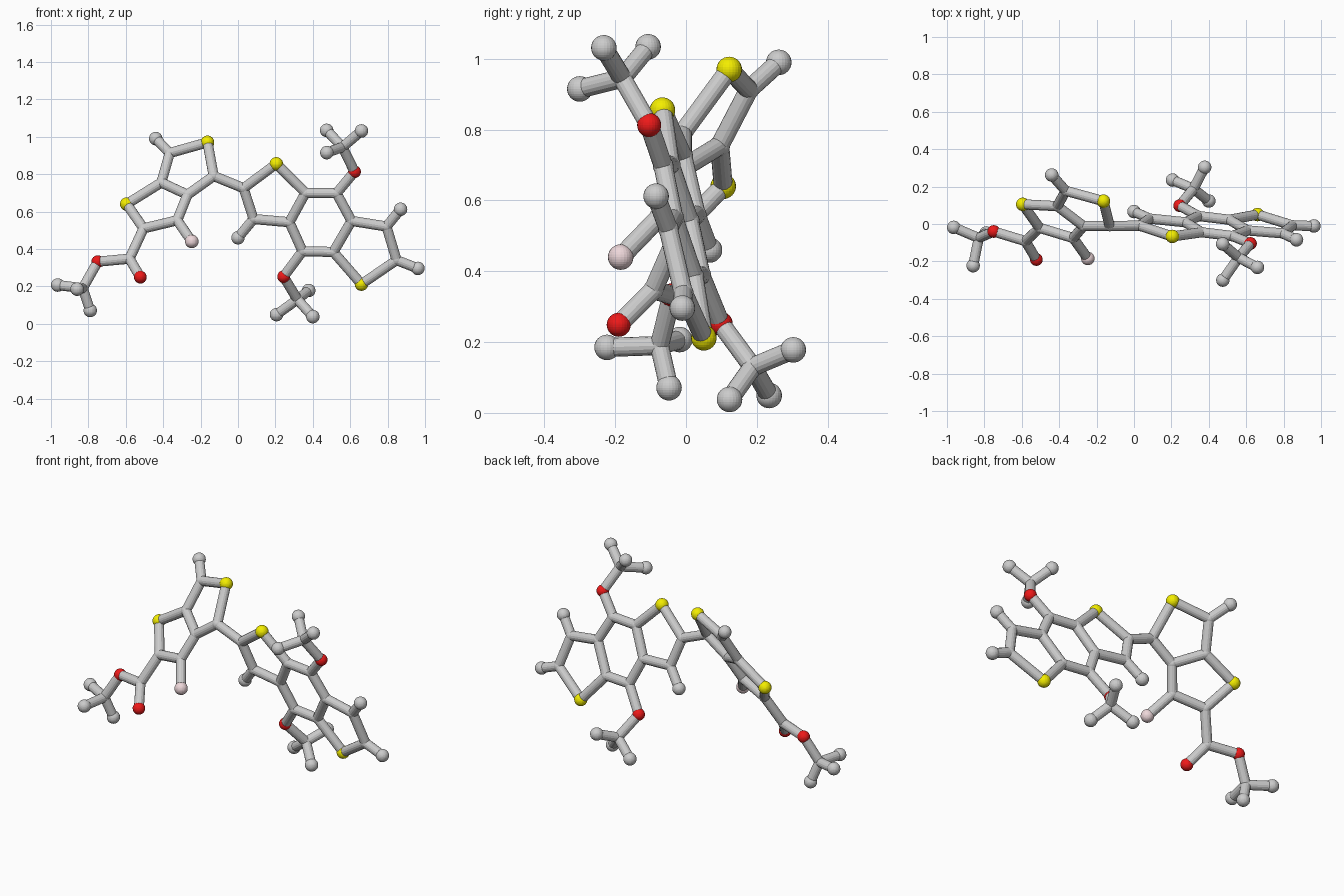
import bpy, bmesh
from mathutils import Vector

if "Cube" in bpy.data.objects:
    bpy.data.objects.remove(bpy.data.objects["Cube"])

BOND_R = 0.027
ATOM_R = {"end": 0.036, "joint": 0.029, "yellow": 0.036, "red": 0.034, "pink": 0.036}


def material(name, rgb):
    m = bpy.data.materials.new(name)
    m.diffuse_color = (*rgb, 1)
    m.use_nodes = True
    m.node_tree.nodes["Principled BSDF"].inputs["Base Color"].default_value = m.diffuse_color
    return m


MATS = {"yellow": material("yellow", (0.9, 0.85, 0.0)),
        "red": material("red", (0.85, 0.01, 0.01)),
        "pink": material("pink", (0.85, 0.68, 0.70))}


def finish(name, bm, mat=None):
    me = bpy.data.meshes.new(name)
    bm.to_mesh(me)
    bm.free()
    ob = bpy.data.objects.new(name, me)
    bpy.context.collection.objects.link(ob)
    if mat:
        me.materials.append(mat)


def ball(name, kind, p):
    bm = bmesh.new()
    bmesh.ops.create_uvsphere(bm, u_segments=24, v_segments=16, radius=ATOM_R[kind])
    bmesh.ops.translate(bm, verts=bm.verts, vec=p)
    finish(name, bm, MATS.get(kind))


def stick(name, a, b):
    bm = bmesh.new()
    d = b - a
    bmesh.ops.create_cone(bm, cap_ends=True, segments=16, radius1=BOND_R,
                          radius2=BOND_R, depth=d.length)
    bmesh.ops.rotate(bm, verts=bm.verts, matrix=d.to_track_quat('Z', 'Y').to_matrix())
    bmesh.ops.translate(bm, verts=bm.verts, vec=(a + b) / 2)
    finish(name, bm)


atoms = {}


def flat_group(kinds, a, b, c):
    # atoms of a flat ring system: y follows from its tilted plane
    for key, (kind, x, z) in kinds.items():
        atoms[key] = (kind, Vector((x, a + b * x + c * z, z)))


# left pair of fused rings
flat_group({
    "LS1": ("yellow", -.163, .97), "La": ("joint", -.365, .913), "LaEnd": ("end", -.44, .99),
    "Lb": ("joint", -.41, .755), "LS2": ("yellow", -.595, .64), "Lc": ("joint", -.505, .51),
    "Ld": ("joint", -.325, .553), "LdEnd": ("pink", -.247, .44),
    "Le": ("joint", -.27, .69), "Lf": ("joint", -.13, .79), "Lg": ("joint", -.58, .348),
}, -.584, -.458, .651)

# right triple of fused rings
flat_group({
    "R1": ("joint", .03, .725), "RS1": ("yellow", .205, .855), "R2": ("joint", .083, .56),
    "R2End": ("end", 0, .46), "R3": ("joint", .275, .543), "R4": ("joint", .361, .70),
    "R5": ("joint", .527, .698), "R6": ("joint", .607, .55), "R7": ("joint", .51, .384),
    "R8": ("joint", .345, .388), "R9": ("joint", .794, .52), "R9End": ("end", .869, .612),
    "R10": ("joint", .848, .34), "R10End": ("end", .962, .296), "RS2": ("yellow", .66, .212),
}, .191, -.126, -.271)

# branches that leave the ring planes
for key, kind, x, y, z in (
        ("GO", "red", -.522, -.19, .249),
        ("AO", "red", -.75, -.04, .332), ("AC", "joint", -.83, -.075, .19),
        ("A1", "end", -.964, -.018, .207), ("A2", "end", -.86, -.223, .185),
        ("A3", "end", -.79, -.048, .071),
        ("BO", "red", .623, -.104, .813), ("BC", "joint", .559, -.18, .945),
        ("B1", "end", .66, -.232, 1.031), ("B2", "end", .474, -.107, 1.034),
        ("B3", "end", .475, -.30, .915),
        ("CO", "red", .244, .098, .252), ("CC", "joint", .318, .188, .13),
        ("C1", "end", .206, .235, .049), ("C2", "end", .40, .123, .038),
        ("C3", "end", .378, .303, .178)):
    atoms[key] = (kind, Vector((x, y, z)))

for key, (kind, p) in atoms.items():
    ball(kind + "_ball_" + key, kind, p)

# connecting sticks, as chains of joints
for chain in (
        "Lf LS1 La Lb LS2 Lc Ld Le Lf R1", "Le Lb", "La LaEnd", "Ld LdEnd", "Lc Lg GO",
        "R1 RS1 R4 R5 R6 R7 R8 R3 R2 R1", "R3 R4", "R6 R9 R10 RS2 R7",
        "R2 R2End", "R9 R9End", "R10 R10End",
        "Lg AO AC A1", "R5 BO BC B1", "R8 CO CC C1",
        "A2 AC A3", "B2 BC B3", "C2 CC C3"):
    keys = chain.split()
    for i, j in zip(keys, keys[1:]):
        stick("stick_" + i + "_" + j, atoms[i][1], atoms[j][1])
